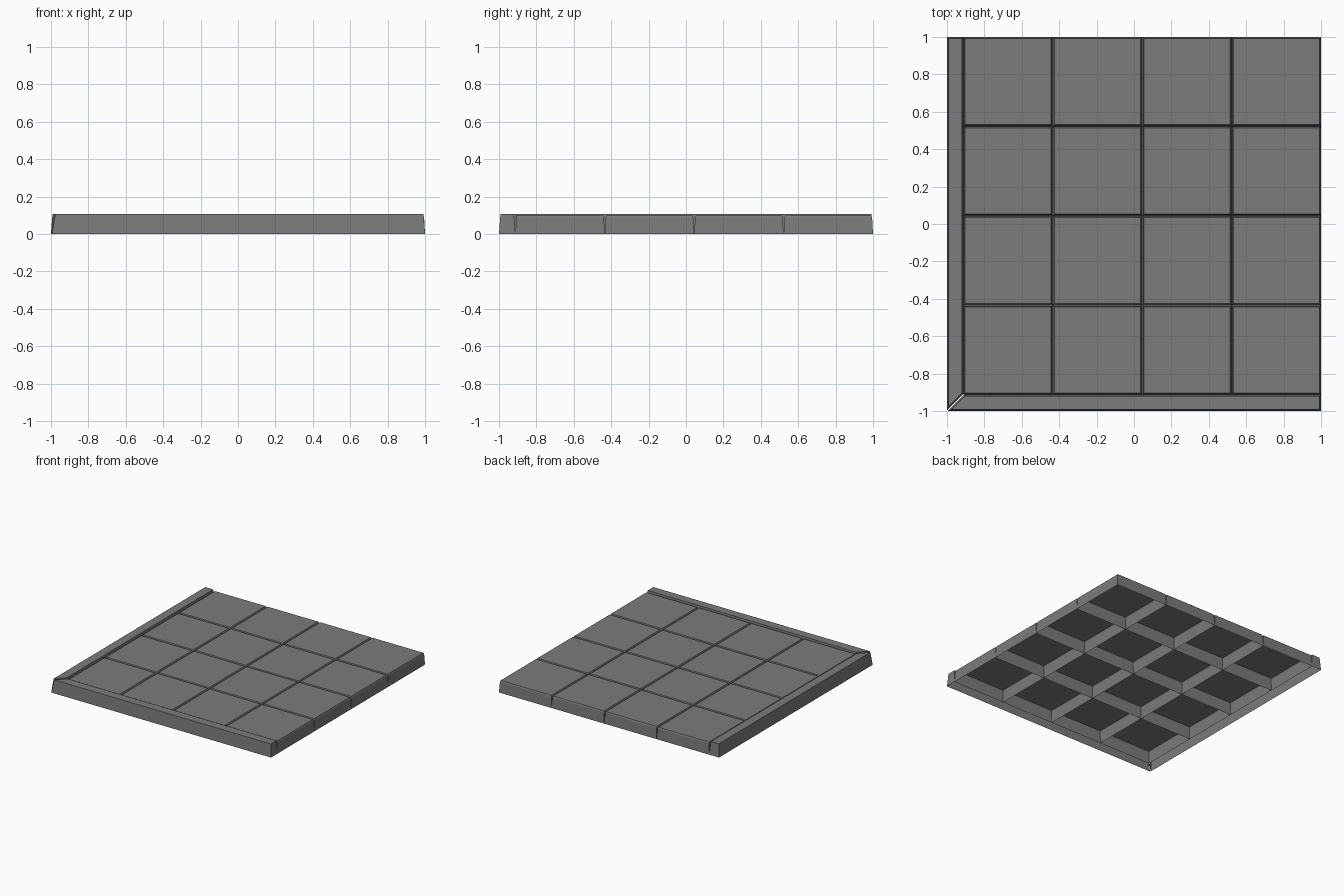
import bpy
import bmesh
from mathutils import Vector

if "Cube" in bpy.data.objects:
    bpy.data.objects.remove(bpy.data.objects["Cube"])

grey = bpy.data.materials.new("stone grey")
grey.diffuse_color = (0.2, 0.2, 0.2, 1)
grey.use_nodes = True
grey.node_tree.nodes["Principled BSDF"].inputs["Base Color"].default_value = grey.diffuse_color

EDGE = -0.912                 # where the border strips meet the tiles
PITCH = (1 - EDGE) / 4        # tile spacing
SLIT = 0.004                  # open mitre at the corner


def inset(points, d):
    """Move every side of a counter-clockwise convex outline inwards by d."""
    result = []
    n = len(points)
    for i in range(n):
        p = Vector(points[i])
        a = (p - Vector(points[i - 1])).normalized()
        b = (Vector(points[(i + 1) % n]) - p).normalized()
        na, nb = Vector((-a.y, a.x)), Vector((-b.y, b.x))
        result.append(p + (na + nb) * d / (1 + na.dot(nb)))
    return result


def shell(name, outline, profile):
    """Hollow block, open underneath: profile lists (inset, height) rings."""
    bm = bmesh.new()
    rings = [[bm.verts.new((p.x, p.y, z)) for p in inset(outline, d)]
             for d, z in profile]
    n = len(outline)
    for low, high in zip(rings, rings[1:]):
        for i in range(n):
            j = (i + 1) % n
            bm.faces.new((low[i], low[j], high[j], high[i]))
    bm.faces.new(rings[-1])
    mesh = bpy.data.meshes.new(name)
    bm.to_mesh(mesh)
    bm.free()
    mesh.materials.append(grey)
    obj = bpy.data.objects.new(name, mesh)
    bpy.context.collection.objects.link(obj)
    return obj


# Sixteen square tiles with slightly bevelled tops
tile_profile = [(0, 0), (0.005, 0.088), (0.009, 0.098)]
for row in range(4):
    for col in range(4):
        x, y = EDGE + col * PITCH, EDGE + row * PITCH
        shell(f"tile_{row}_{col}",
              [(x, y), (x + PITCH, y), (x + PITCH, y + PITCH), (x, y + PITCH)],
              tile_profile)

# Raised border strips, mitred at the front left corner
strip_profile = [(0, 0), (0.008, 0.107)]
front = [(-1 + SLIT, -1), (1, -1), (1, EDGE), (EDGE + SLIT, EDGE)]
left = [(y, x) for x, y in reversed(front)]
shell("front_border", front, strip_profile)
shell("left_border", left, strip_profile)
